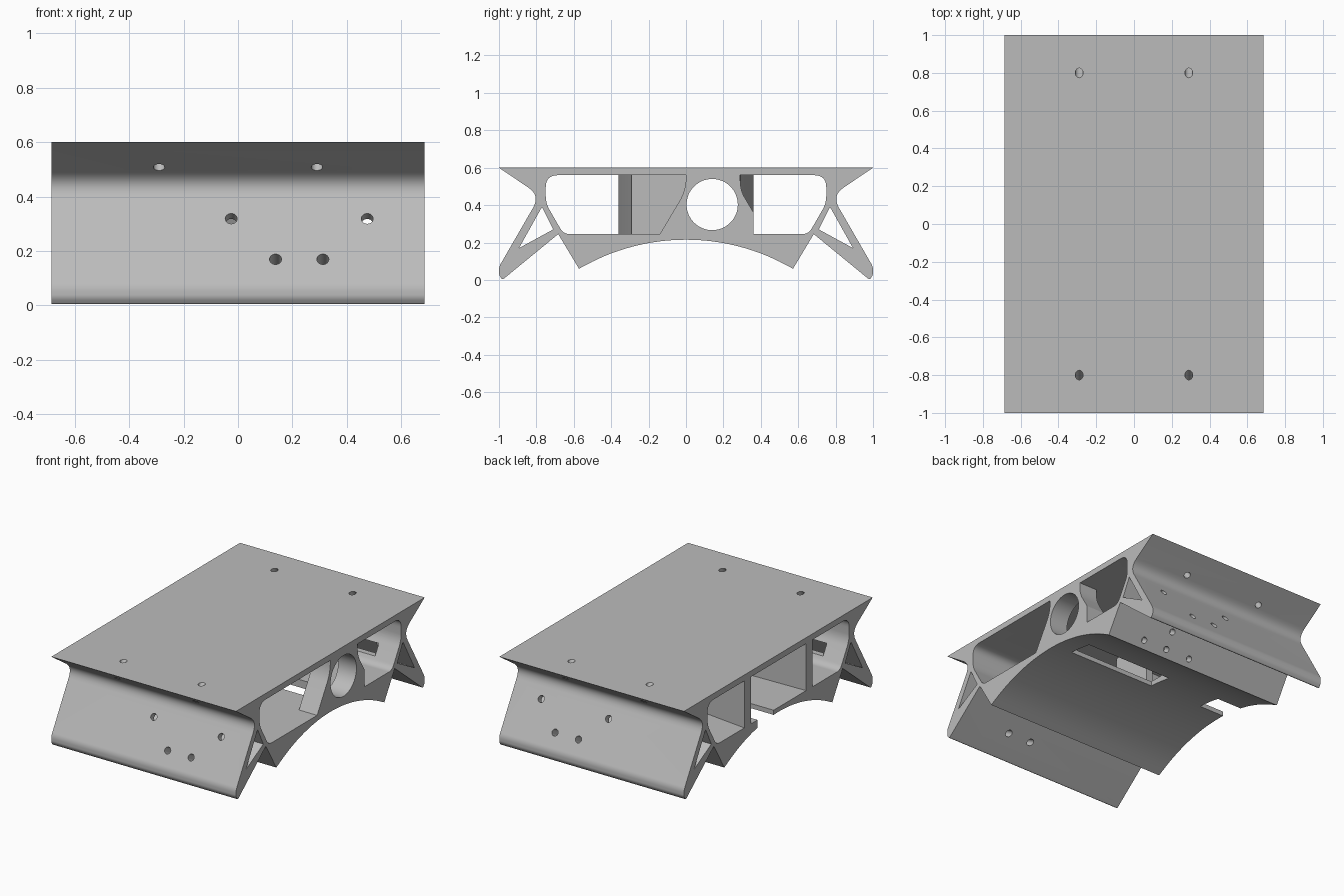
import bpy, bmesh, math
from mathutils import Vector, Matrix

if "Cube" in bpy.data.objects:
    bpy.data.objects.remove(bpy.data.objects["Cube"])

HALF = 0.685          # half width along x
FLOOR, CEIL = 0.245, 0.56

grey = bpy.data.materials.new("light grey")
grey.use_nodes = True
grey.diffuse_color = (0.5, 0.5, 0.5, 1)
grey.node_tree.nodes["Principled BSDF"].inputs["Base Color"].default_value = (0.5, 0.5, 0.5, 1)


def rounded(corners, steps=8):
    """Replace each (a, b, d) corner by a curve starting d before it."""
    out = []
    for i, (a, b, d) in enumerate(corners):
        p = Vector((a, b))
        if not d:
            out.append((a, b))
            continue
        prev, nxt = (Vector(corners[j % len(corners)][:2]) for j in (i - 1, i + 1))
        s, e = p + (prev - p).normalized() * d, p + (nxt - p).normalized() * d
        for k in range(steps + 1):
            t = k / steps
            out.append(tuple(s * (1 - t) ** 2 + p * 2 * t * (1 - t) + e * t * t))
    return out


def finish(name, bm):
    """Turn a closed bmesh into an object with outward normals."""
    bmesh.ops.recalc_face_normals(bm, faces=bm.faces[:])
    if bm.calc_volume(signed=True) < 0:
        bmesh.ops.reverse_faces(bm, faces=bm.faces[:])
    mesh = bpy.data.meshes.new(name)
    bm.to_mesh(mesh)
    bm.free()
    mesh.materials.append(grey)
    obj = bpy.data.objects.new(name, mesh)
    bpy.context.scene.collection.objects.link(obj)
    return obj


def prism(name, pts, lo, hi, axis="x"):
    """Extrude a (y, z) outline along x, or an (x, y) outline along z."""
    bm = bmesh.new()
    rings = [[bm.verts.new((h, *p) if axis == "x" else (*p, h)) for p in pts] for h in (lo, hi)]
    for ring in rings:
        bm.faces.new(ring)
    for i in range(len(pts)):
        bm.faces.new((rings[0][i - 1], rings[0][i], rings[1][i], rings[1][i - 1]))
    return finish(name, bm)


def volume(mesh):
    bm = bmesh.new()
    bm.from_mesh(mesh)
    v = bm.calc_volume(signed=True)
    bm.free()
    return v


def cut(tool):
    """Subtract the tool, keeping only a sound result."""
    tool.hide_render = True
    before = volume(body.data)
    mod = body.modifiers.new("cut", "BOOLEAN")
    mod.operation, mod.object = "DIFFERENCE", tool
    for solver in ("EXACT", "MANIFOLD", "FLOAT"):
        mod.solver = solver
        bpy.context.view_layer.update()
        graph = bpy.context.evaluated_depsgraph_get()
        result = bpy.data.meshes.new_from_object(body.evaluated_get(graph))
        if 0.5 * before < volume(result) < 1.0001 * before:
            body.data = result
            break
    body.modifiers.remove(mod)
    bpy.data.objects.remove(tool)


def drill(centre, direction, radius, depth, sides=24):
    bm = bmesh.new()
    turn = Vector(direction).to_track_quat("Z", "Y").to_matrix().to_4x4()
    bmesh.ops.create_cone(bm, cap_ends=True, segments=sides, radius1=radius, radius2=radius,
                          depth=depth, matrix=Matrix.Translation(centre) @ turn)
    cut(finish("drill_cutter", bm))


def box(x0, x1, y0, y1, z0, z1):
    cut(prism("box_cutter", [(x0, y0), (x1, y0), (x1, y1), (x0, y1)], z0, z1, "z"))


def flip(pts):
    return [(-y, z) for y, z in reversed(pts)]


# Outer body: flared top, pinched waist, splayed feet, arched underside
side = rounded([(1, 0.6, 0), (0.78, 0.451, 0.075), (1, 0.07, 0.02), (1, 0.028, 0.012),
                (0.982, 0, 0.012), (0.683, FLOOR, 0), (0.572, 0.06, 0)])
R = 1.126
arch = [(y, 0.215 - R + math.sqrt(R * R - y * y))
        for y in (0.572 * (1 - k / 16) for k in range(1, 32))]
body = prism("slotted_mount_body", side + arch + flip(side), -HALF, HALF)


# Pocket outlines share the outer end
def pocket(inner):
    return rounded(inner + [(0.615, FLOOR, 0), (0.655, FLOOR, 0.035),
                            (0.75, 0.41, 0.04), (0.75, CEIL, 0.065)])


through = pocket([(0.36, CEIL, 0), (0.36, FLOOR, 0)])
wide_right = pocket([(0.29, CEIL, 0), (0.29, 0.48, 0.05), (0.43, FLOOR, 0)])
wide_left = pocket([(0, CEIL, 0), (0, 0.48, 0.07), (0.14, FLOOR, 0)])
triangle = [(0.77, 0.39), (0.71, 0.27), (0.893, 0.17)]

# Long side pockets, strut triangles and strut windows
for mirror in (list, flip):
    cut(prism("pocket_cutter", mirror(through), -1, 1))
    cut(prism("triangle_cutter", mirror(triangle), -1, 1))
for x in (-0.46, 0.46):
    for s in (-1, 1):
        y0, y1 = sorted((s * 0.65, s * 0.77))
        box(x - 0.08, x + 0.08, y0, y1, 0.29, 0.36)

# Central cavity behind the bored end plate
box(-0.1, 0.55, -0.5, 0.5, FLOOR, CEIL)
cut(prism("wide_cutter", wide_right, 0.5, 1))
cut(prism("wide_cutter", flip(wide_left), 0.5, 1))
drill((0.6, 0.14, 0.403), (1, 0, 0), 0.137, 0.4, 64)

# Rear bay with tapered partitions and a passage to the cavity
for s in (-1, 1):
    cut(prism("taper_cutter", [(-0.09, s * 0.29), (-0.09, s * 0.45), (-0.7, s * 0.45),
                               (-0.7, s * 0.362)], FLOOR, CEIL, "z"))
cut(prism("bay_cutter", [(-0.7, -0.295), (-0.15, -0.28), (-0.15, 0.28), (-0.7, 0.29)],
          FLOOR, CEIL, "z"))
box(-0.2, -0.05, 0, 0.28, FLOOR, CEIL)

# Floor slot and end notch
box(-0.1, 0.55, 0.05, 0.22, 0.1, 0.3)
box(-0.8, -0.5, 0.05, 0.22, 0.1, 0.3)

# Screw holes through the top flares, feet and inner lips
for s in (-1, 1):
    for x in (-0.29, 0.29):
        drill((x, s * 0.833, 0.552), (0, -s * 0.57, 0.82), 0.021, 0.2)
    for x, y, z in ((-0.025, 0.85, 0.315), (0.475, 0.85, 0.315),
                    (0.138, 0.9, 0.145), (0.312, 0.9, 0.145)):
        drill((x, s * y, z), (0, s * 0.87, 0.5), 0.022, 0.2)
    for x, y, z in ((0.42, 0.6, 0.107), (0.055, 0.6, 0.107),
                    (0.24, 0.66, 0.207), (0.24, 0.6, 0.107)):
        drill((x, s * y, z), (0, s * 0.86, -0.51), 0.02, 0.1)

# Smooth the rounded parts, keep hard edges
bpy.ops.object.select_all(action="DESELECT")
body.select_set(True)
bpy.context.view_layer.objects.active = body
bpy.ops.object.shade_smooth_by_angle(angle=math.radians(30))
